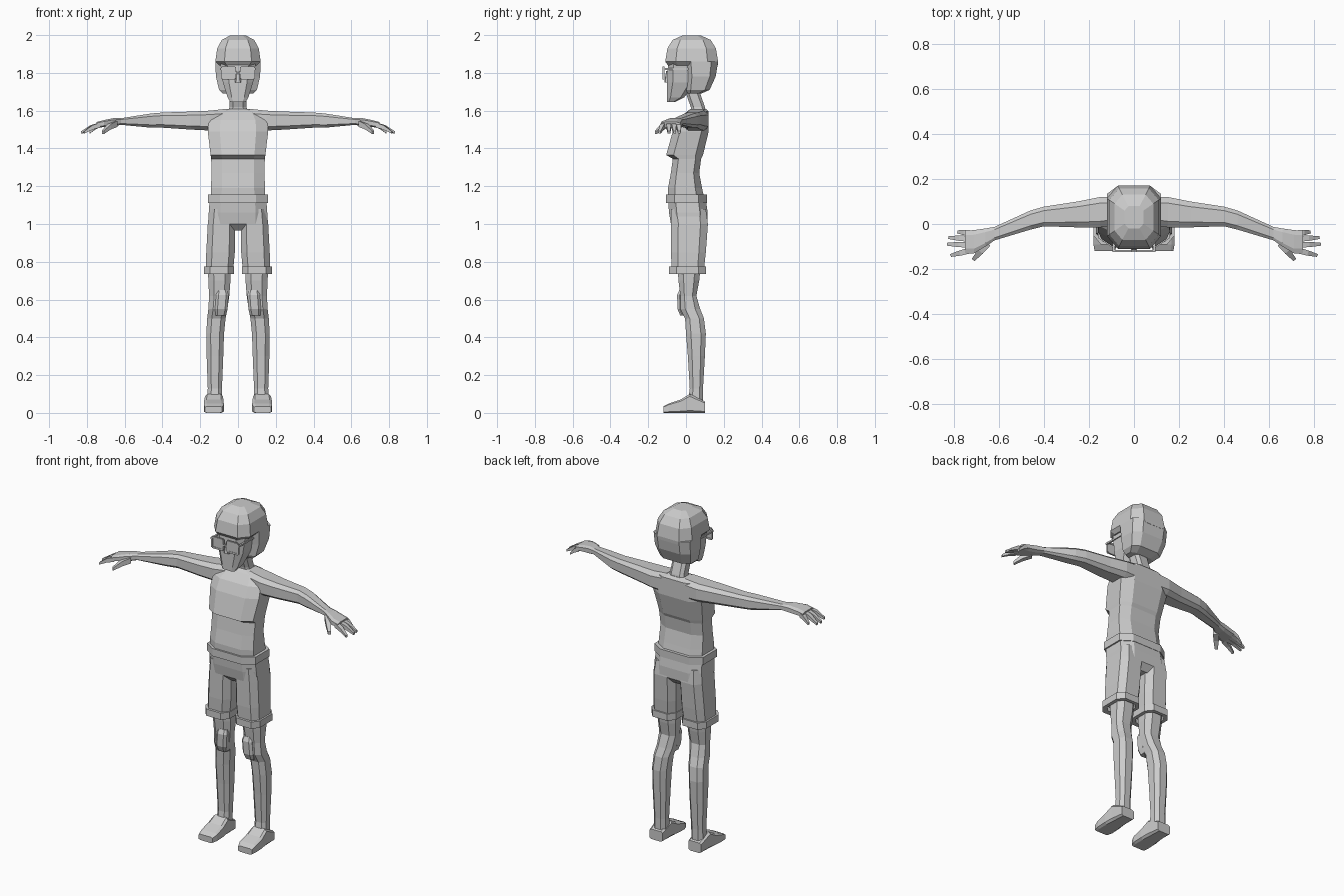
import bpy, bmesh
from math import sin, cos, radians
from mathutils import Vector

if "Cube" in bpy.data.objects:
    bpy.data.objects.remove(bpy.data.objects["Cube"])

GREY = (0.6, 0.6, 0.6, 1)
grey = bpy.data.materials.new("plain_grey")
grey.use_nodes = True
grey.diffuse_color = GREY
grey.node_tree.nodes["Principled BSDF"].inputs["Base Color"].default_value = GREY


def skin(name, rings, mirror):
    """Bridge a list of point rings, cap both ends and add the object."""
    bm = bmesh.new()
    loops = [[bm.verts.new(point) for point in ring] for ring in rings]
    for lower, upper in zip(loops, loops[1:]):
        for i in range(len(lower)):
            bm.faces.new((lower[i - 1], lower[i], upper[i], upper[i - 1]))
    bm.faces.new(loops[0])
    bm.faces.new(loops[-1])
    bmesh.ops.recalc_face_normals(bm, faces=bm.faces)
    mesh = bpy.data.meshes.new(name)
    bm.to_mesh(mesh)
    bm.free()
    mesh.materials.append(grey)
    obj = bpy.data.objects.new(name, mesh)
    bpy.context.collection.objects.link(obj)
    if mirror:
        obj.modifiers.new("mirror", 'MIRROR').use_mirror_merge = False


def loft(name, rings, axis='z', mirror=False, corner=0.6):
    """Loft of chamfered rectangles; each ring is (position, a min, a max, b min, b max)."""
    c = corner
    octagon = [(1, -c), (1, c), (c, 1), (-c, 1), (-1, c), (-1, -c), (-c, -1), (c, -1)]
    order = {'x': "tab", 'y': "atb", 'z': "abt"}[axis]
    outlines = []
    for position, a_min, a_max, b_min, b_max in rings:
        outline = []
        for u, v in octagon:
            value = {'t': position,
                     'a': (a_min + a_max + u * (a_max - a_min)) / 2,
                     'b': (b_min + b_max + v * (b_max - b_min)) / 2}
            outline.append([value[key] for key in order])
        outlines.append(outline)
    skin(name, outlines, mirror)


def centred(name, rings, corner=0.6):
    """Loft about x = 0; each ring is (height, half width, front, back)."""
    loft(name, [(z, -half, half, front, back) for z, half, front, back in rings],
         corner=corner)


def finger(name, root, tip, radius):
    """Tapered four-sided digit that bends downwards towards its tip."""
    root, tip, up = Vector(root), Vector(tip), Vector((0, 0, 1))
    side = (tip - root).cross(up).normalized()
    knuckle = (root + tip) / 2 + up * radius / 2
    square = [side + up, up - side, -side - up, side - up]
    stations = [(root, radius), (knuckle, radius * 0.9), (tip, radius / 2)]
    skin(name, [[point + corner * size for corner in square] for point, size in stations], True)


def box(name, centre, size, mirror=False):
    x, y, z = (extent / 2 for extent in size)
    square = [(x, y), (-x, y), (-x, -y), (x, -y)]
    skin(name, [[Vector(centre) + Vector((u, v, w)) for u, v in square] for w in (-z, z)], mirror)


# Head and neck
centred("face", [(1.645, .04, -.1, -.06), (1.67, .055, -.1, -.01),
                 (1.75, .08, -.1, .05), (1.86, .095, -.095, .05)])
centred("nose", [(1.75, .017, -.115, -.09), (1.81, .008, -.105, -.09)])
centred("neck", [(1.57, .055, .03, .11), (1.62, .045, .025, .1), (1.72, .045, -.01, .065)])

# Hair: rounded dome with a brim, and a fall at the back and sides
dome = [(1.84, .1, -.095, .168)]
for angle in (0, 30, 55, 80):
    spread = cos(radians(angle)) ** 0.6
    dome.append((1.86 + .14 * sin(radians(angle)), .12 * spread,
                 .03 - .14 * spread, .03 + .14 * spread))
centred("hair_dome", dome)
centred("hair_fall", [(1.69, .08, .01, .08), (1.71, .1, 0, .125),
                      (1.78, .117, 0, .157), (1.86, .12, -.01, .17)])

# Glasses
LENS_X, LENS_Y, LENS_Z = .05, -.12, 1.8
LENS_WIDTH, LENS_HEIGHT, RIM = .07, .06, .01
box("lens", (LENS_X, LENS_Y, LENS_Z), (LENS_WIDTH, RIM / 2, LENS_HEIGHT), True)
for sign, edge, flank in ((-1, "bottom", "inner"), (1, "top", "outer")):
    box(edge + "_rim", (LENS_X, LENS_Y, LENS_Z + sign * LENS_HEIGHT / 2),
        (LENS_WIDTH, RIM, RIM), True)
    box(flank + "_rim", (LENS_X + sign * LENS_WIDTH / 2, LENS_Y, LENS_Z),
        (RIM, RIM, LENS_HEIGHT), True)
box("glasses_bridge", (0, LENS_Y, LENS_Z), (.03, RIM, RIM))
box("glasses_temple", (.09, -.05, 1.82), (RIM, .15, RIM), True)

# Torso, with a ledge under the chest
centred("torso", [(1.12, .145, -.095, .1), (1.19, .143, -.095, .085), (1.27, .14, -.08, .07),
                  (1.345, .142, -.07, .08), (1.365, .145, -.105, .09),
                  (1.49, .16, -.07, .12), (1.55, .155, -.04, .12),
                  (1.595, .12, .005, .12), (1.61, .05, .025, .105)])

# Arms and hands
loft("arm", [(.06, 0, .12, 1.49, 1.61), (.15, -.015, .12, 1.495, 1.6),
             (.25, -.015, .1, 1.5, 1.595), (.4, -.01, .077, 1.51, 1.59),
             (.46, -.025, .06, 1.51, 1.585), (.62, -.073, -.013, 1.525, 1.56),
             (.66, -.1, -.02, 1.517, 1.56), (.71, -.13, -.027, 1.513, 1.55),
             (.75, -.13, -.03, 1.51, 1.54)], axis='x', mirror=True)
tips = {"little": (.785, -.035), "ring": (.825, -.06),
        "middle": (.83, -.09), "index": (.815, -.14)}
for place, (digit, (tip_x, tip_y)) in enumerate(tips.items()):
    finger(digit + "_finger", (.73, -.04 - place * .026, 1.525), (tip_x, tip_y, 1.485), .013)
finger("thumb", (.65, -.085, 1.53), (.715, -.16, 1.485), .016)

# Shorts
centred("shorts_waistband", [(z, .16, -.105, .11) for z in (1.11, 1.155)])
centred("shorts_seat", [(.965, .1, -.045, .085), (1, .155, -.08, .115),
                        (1.06, .155, -.09, .115), (1.13, .15, -.095, .105)])
loft("shorts_leg", [(.76, .025, .17, -.075, .095), (.85, .017, .168, -.08, .105),
                    (1, .015, .16, -.08, .116), (1.08, .02, .15, -.08, .105)], mirror=True)
# Turned-up hem, hollow inside
HEM_LOW, HEM_HIGH = .735, .775
hem_inside, hem_outside = (.04, .16, -.06, .085), (.02, .18, -.09, .105)
loft("shorts_hem", [(HEM_HIGH, *hem_inside), (HEM_LOW, *hem_inside),
                    (HEM_LOW, *hem_outside), (HEM_HIGH, *hem_outside)], mirror=True)

# Legs
loft("leg", [(.8, .04, .16, -.045, .08), (.7, .04, .157, -.04, .07),
             (.62, .046, .153, -.03, .055), (.55, .056, .157, -.03, .075),
             (.5, .066, .163, -.005, .095), (.42, .074, .168, 0, .105),
             (.3, .078, .166, .01, .1), (.13, .085, .16, .02, .09),
             (.05, .085, .163, .01, .09)], mirror=True, corner=0.5)
loft("kneecap", [(.515, .064, .118, -.03, .02), (.55, .055, .122, -.045, .02),
                 (.625, .05, .116, -.047, .02), (.65, .056, .11, -.035, .02)], mirror=True)

# Feet
loft("foot", [(.1, .085, .17, 0, .06), (.02, .08, .175, 0, .1), (-.03, .076, .18, 0, .07),
              (-.09, .075, .18, 0, .05), (-.12, .085, .175, 0, .035)],
     axis='y', mirror=True, corner=0.75)
